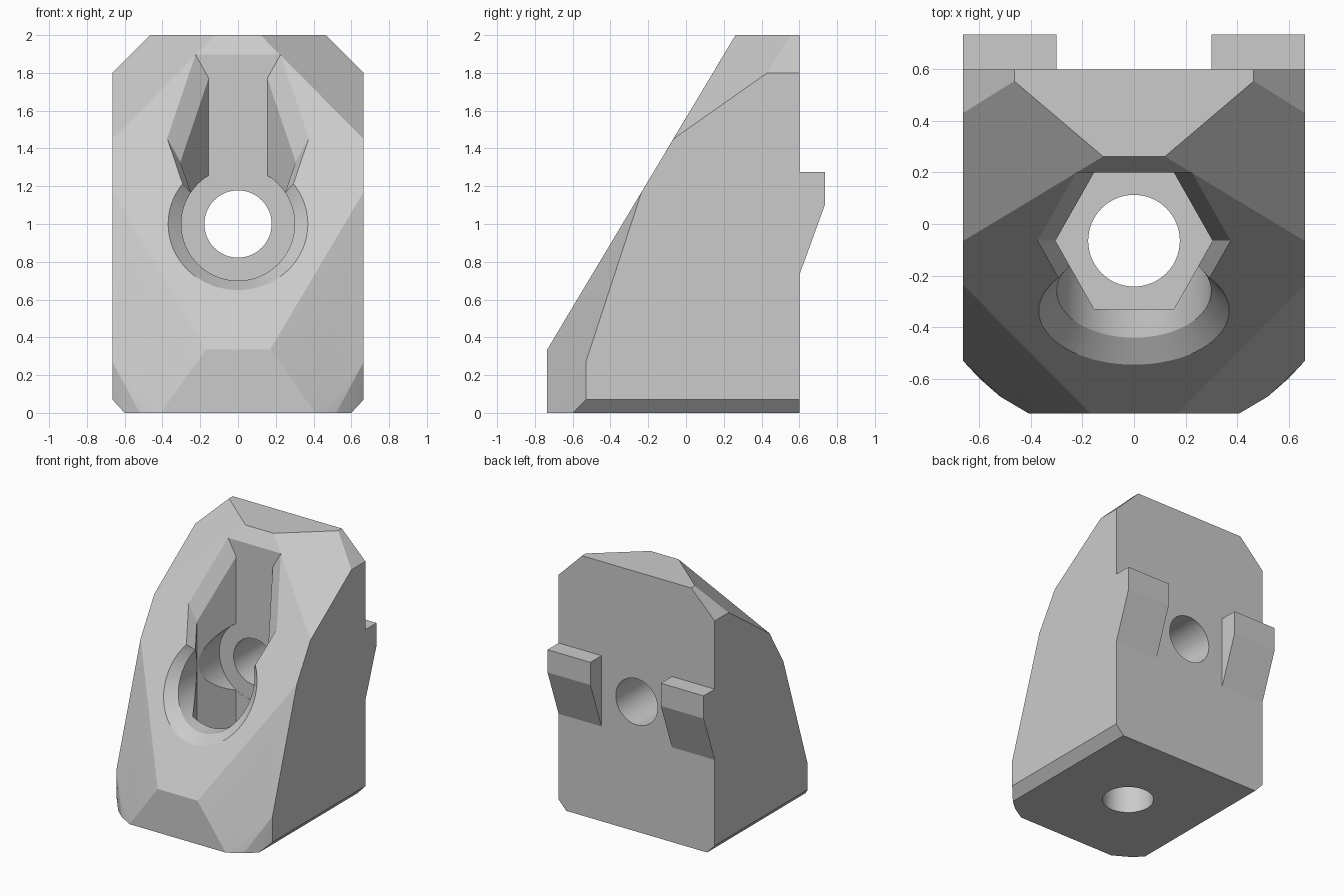
import bpy, bmesh, math

if "Cube" in bpy.data.objects:
    bpy.data.objects.remove(bpy.data.objects["Cube"], do_unlink=True)

grey = bpy.data.materials.new("plain_grey")
grey.use_nodes = True
grey.diffuse_color = (0.6, 0.6, 0.6, 1)
grey.node_tree.nodes["Principled BSDF"].inputs["Base Color"].default_value = (0.6, 0.6, 0.6, 1)

SLOPE = 1.67


def slope_z(y):
    return 0.335 + SLOPE * (y + 0.735)


def slope_y(z):
    return (z - 0.335) / SLOPE - 0.735


def finish(name, bm):
    bmesh.ops.recalc_face_normals(bm, faces=bm.faces)
    mesh = bpy.data.meshes.new(name)
    bm.to_mesh(mesh)
    bm.free()
    mesh.materials.append(grey)
    obj = bpy.data.objects.new(name, mesh)
    bpy.context.collection.objects.link(obj)
    return obj


def loft(name, rings):
    """Closed solid through a list of equal-length point rings."""
    bm = bmesh.new()
    rows = [[bm.verts.new(p) for p in ring] for ring in rings]
    n = len(rows[0])
    for a, b in zip(rows, rows[1:]):
        for i in range(n):
            j = (i + 1) % n
            bm.faces.new((a[i], a[j], b[j], b[i]))
    bm.faces.new(rows[0])
    bm.faces.new(rows[-1])
    return finish(name, bm)


def circle(rx, ry, n=64):
    return [(rx * math.cos(math.tau * i / n), ry * math.sin(math.tau * i / n)) for i in range(n)]


def beyond(a, b, t=0.6):
    """Continue the flare from ring a through ring b."""
    return [tuple(q + (q - p) * t for p, q in zip(u, v)) for u, v in zip(a, b)]


def cut(target, cutter):
    mod = target.modifiers.new("cut", "BOOLEAN")
    mod.operation = "DIFFERENCE"
    mod.solver = "EXACT"
    mod.object = cutter
    bpy.context.view_layer.objects.active = target
    bpy.ops.object.modifier_apply(modifier=mod.name)
    bpy.data.objects.remove(cutter, do_unlink=True)


# Faceted wedge body: convex hull of mirrored corners
half = [
    (0.60, 0.60, 0), (0.60, -0.60, 0), (0.52, -0.67, 0), (0.41, -0.735, 0),
    (0.665, 0.60, 0.07), (0.665, -0.53, 0.07), (0.665, -0.53, 0.27),
    (0.17, -0.735, 0.335), (0.665, -0.235, 1.17), (0.665, -0.067, 1.45),
    (0.12, 0.262, 2), (0.465, 0.555, 2), (0.465, 0.60, 2),
    (0.665, 0.43, 1.8), (0.665, 0.60, 1.8),
]
bm = bmesh.new()
for x, y, z in half:
    for s in (-1, 1):
        bm.verts.new((s * x, y, z))
hull = bmesh.ops.convex_hull(bm, input=bm.verts)
bmesh.ops.delete(bm, geom=list({v for v in hull["geom_interior"] if isinstance(v, bmesh.types.BMVert)}),
                 context="VERTS")
bmesh.ops.dissolve_limit(bm, angle_limit=math.radians(1), verts=bm.verts, edges=bm.edges)
body = finish("bracket_body", bm)

# Upright hexagonal pocket with flared mouth
CY, FLOOR = -0.065, 0.4
hexa = [(0.305, CY), (0.155, 0.2), (-0.155, 0.2), (-0.305, CY), (-0.155, -0.33), (0.155, -0.33)]
inner = [(x, y, slope_z(y) - 0.125) for x, y in hexa]
outer = [(x + math.copysign(0.07, x), y, slope_z(y)) for x, y in hexa]
cut(body, loft("hex_cutter", [[(x, y, FLOOR) for x, y in hexa], inner, outer, beyond(inner, outer)]))

# Front round pocket with flared mouth
CZ = 1.0
inner = [(x, slope_y(CZ + z) + 0.075, CZ + z) for x, z in circle(0.3, 0.3)]
outer = [(x, slope_y(CZ + z), CZ + z) for x, z in circle(0.37, 0.35)]
base = [(x, 0.201, CZ + z) for x, z in circle(0.3, 0.3)]
cut(body, loft("bore_cutter", [base, inner, outer, beyond(inner, outer)]))

# Bolt holes through the back and through the floor
R = 0.178
cut(body, loft("back_hole_cutter", [[(x, y, CZ + z) for x, z in circle(R, R)] for y in (0.1, 0.8)]))
cut(body, loft("floor_hole_cutter", [[(x, CY + y, z) for x, y in circle(R, R)] for z in (-0.2, 0.5)]))

# Locating tabs on the back
tab = [(0.6, 0.73), (0.735, 1.1), (0.735, 1.275), (0.6, 1.275)]
tabs = [loft(name, [[(s * x, y, z) for y, z in tab] for x in (0.3, 0.665)])
        for name, s in (("left_tab", 1), ("right_tab", -1))]

# Smooth only the round walls
bpy.ops.object.select_all(action="DESELECT")
for obj in [body] + tabs:
    obj.select_set(True)
bpy.context.view_layer.objects.active = body
bpy.ops.object.shade_smooth_by_angle(angle=math.radians(12))
